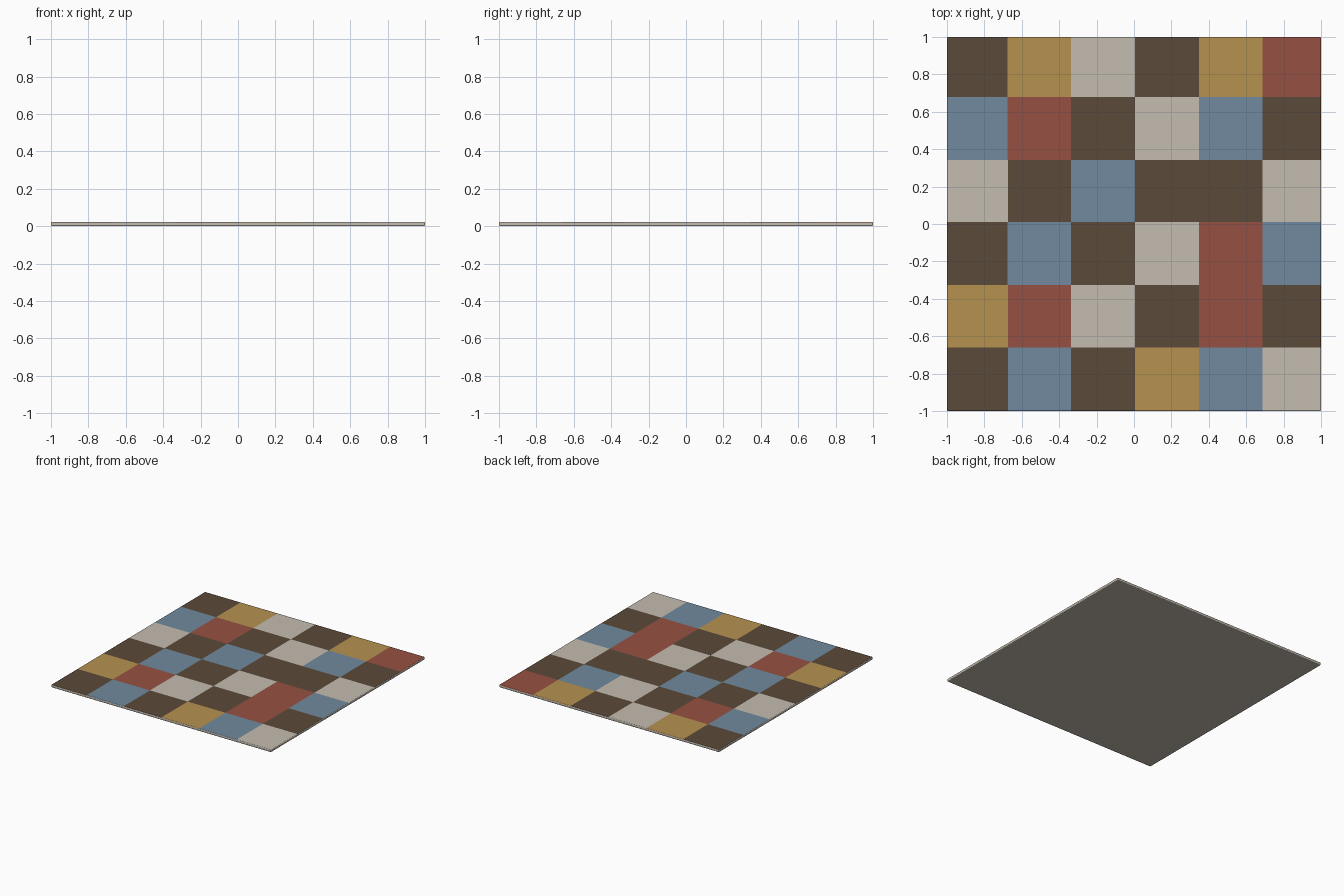
import bpy, bmesh
from mathutils import Vector

if "Cube" in bpy.data.objects:
    bpy.data.objects.remove(bpy.data.objects["Cube"])

def lin(h):
    out = []
    for i in (0, 2, 4):
        c = int(h[i:i + 2], 16) / 255
        out.append(c / 12.92 if c <= 0.04045 else ((c + 0.055) / 1.055) ** 2.4)
    return (*out, 1.0)

COLOURS = [("K", "dark brown", "5B4A3A"), ("O", "ochre", "B69150"), ("R", "brick red", "965142"),
           ("B", "dusty blue", "718A9F"), ("C", "cream", "C4BCB0")]
KEYS = [c[0] for c in COLOURS]

# Patch layout, back row first
ROWS = ["KOCKOR", "BRKCBK", "CKBKKC", "KBKCRB", "ORCKRK", "KBKOBC"]
XS = [-0.675, -0.338, 0.005, 0.348, 0.688]
YS = [0.68, 0.342, 0.01, -0.325, -0.66]
THICK = 0.022

# Thin slab with softly rounded rim
bm = bmesh.new()
bmesh.ops.create_cube(bm, size=1)
for v in bm.verts:
    v.co = Vector((v.co.x * 2, v.co.y * 2, (v.co.z + 0.5) * THICK))
bmesh.ops.bevel(bm, geom=list(bm.edges), offset=0.006, segments=3, profile=0.5, affect='EDGES')

# Cut along the seams between patches
for cuts, axis in ((XS, 0), (YS, 1)):
    for c in cuts:
        co = Vector((0, 0, 0))
        co[axis] = c
        no = Vector((0, 0, 0))
        no[axis] = 1
        bmesh.ops.bisect_plane(bm, geom=bm.verts[:] + bm.edges[:] + bm.faces[:],
                               plane_co=co, plane_no=no)

# Patch colours on top, cream on rim and underside
bm.normal_update()
for f in bm.faces:
    f.material_index = KEYS.index("C")
    if f.normal.z > 0.6:
        p = f.calc_center_median()
        col = sum(p.x > x for x in XS)
        row = sum(p.y < y for y in YS)
        f.material_index = KEYS.index(ROWS[row][col])

mesh = bpy.data.meshes.new("patchwork_rug")
bm.to_mesh(mesh)
bm.free()
for _, name, hexcode in COLOURS:
    m = bpy.data.materials.new(name)
    m.diffuse_color = lin(hexcode)
    m.use_nodes = True
    m.node_tree.nodes["Principled BSDF"].inputs["Base Color"].default_value = m.diffuse_color
    mesh.materials.append(m)
rug = bpy.data.objects.new("patchwork_rug", mesh)
bpy.context.collection.objects.link(rug)
